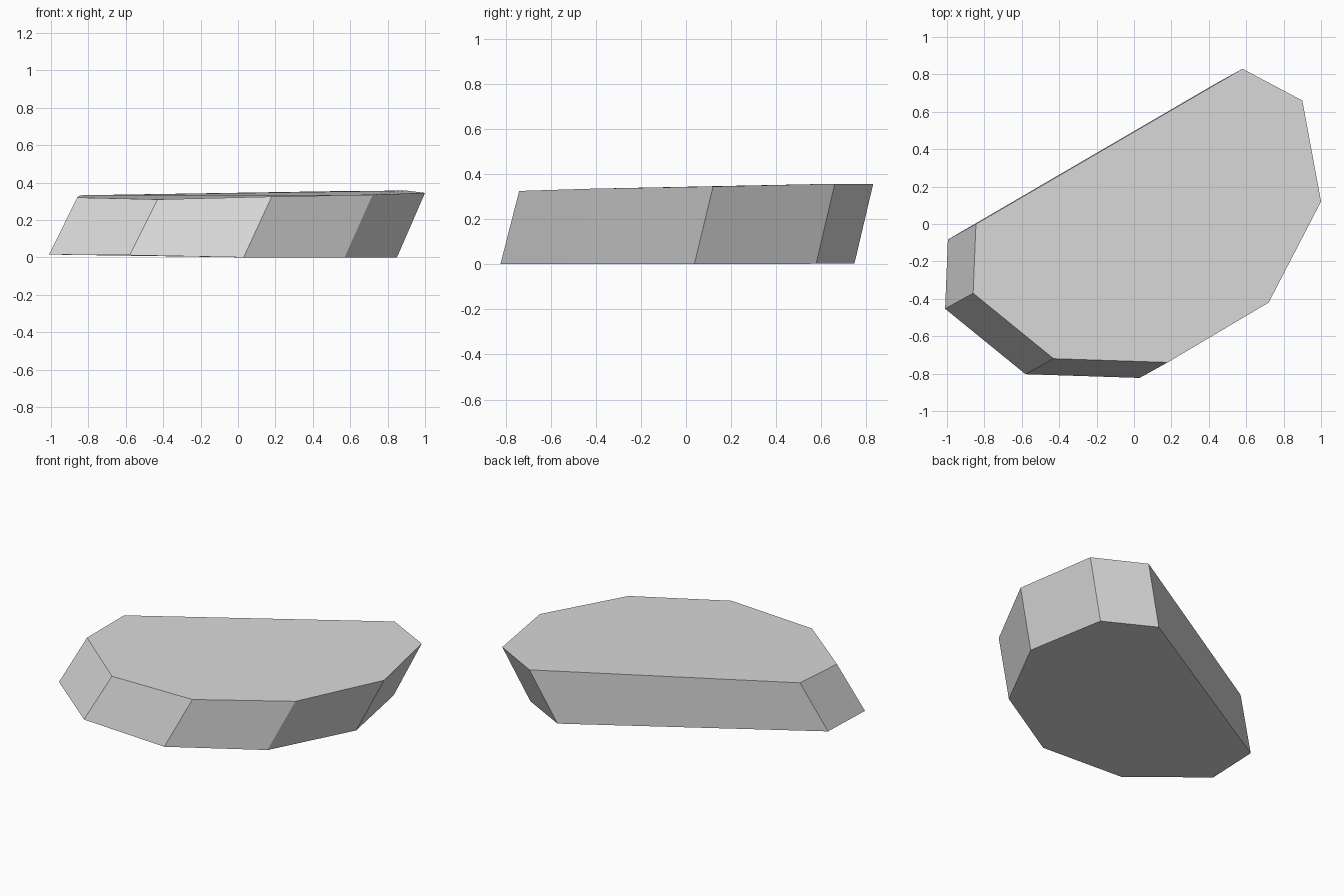
import bpy
import bmesh
from mathutils import Vector

cube = bpy.data.objects.get("Cube")
if cube:
    bpy.data.objects.remove(cube, do_unlink=True)

# Single stone grey
grey = bpy.data.materials.new("light_grey")
grey.use_nodes = True
colour = (0.7, 0.7, 0.7, 1.0)
grey.diffuse_color = colour
grey.node_tree.nodes["Principled BSDF"].inputs["Base Color"].default_value = colour

# Upper outline, counter-clockwise, with slightly uneven heights
outline = [
    (-0.86, -0.37, 0.32), (-0.43, -0.72, 0.31), (0.18, -0.74, 0.325),
    (0.72, -0.42, 0.335), (1.0, 0.12, 0.345), (0.90, 0.66, 0.357),
    (0.58, 0.83, 0.355), (-0.845, 0.0, 0.332),
]
lean = Vector((-0.15, -0.083, 0))

# Leaning slab: the base is the outline shifted sideways
bm = bmesh.new()
top = [bm.verts.new(p) for p in outline]
base = []
for p in outline:
    q = Vector(p) + lean
    q.z = max(0.0, 0.007 - 0.008 * q.x) if q.x < 0 else 0.004 * max(0.0, q.y)
    base.append(bm.verts.new(q))
bm.faces.new(top)
bm.faces.new(base[::-1])
for i in range(len(top)):
    j = (i + 1) % len(top)
    bm.faces.new((base[i], base[j], top[j], top[i]))
bmesh.ops.recalc_face_normals(bm, faces=bm.faces)

mesh = bpy.data.meshes.new("stone_slab")
bm.to_mesh(mesh)
bm.free()
mesh.materials.append(grey)
slab = bpy.data.objects.new("stone_slab", mesh)
bpy.context.collection.objects.link(slab)
